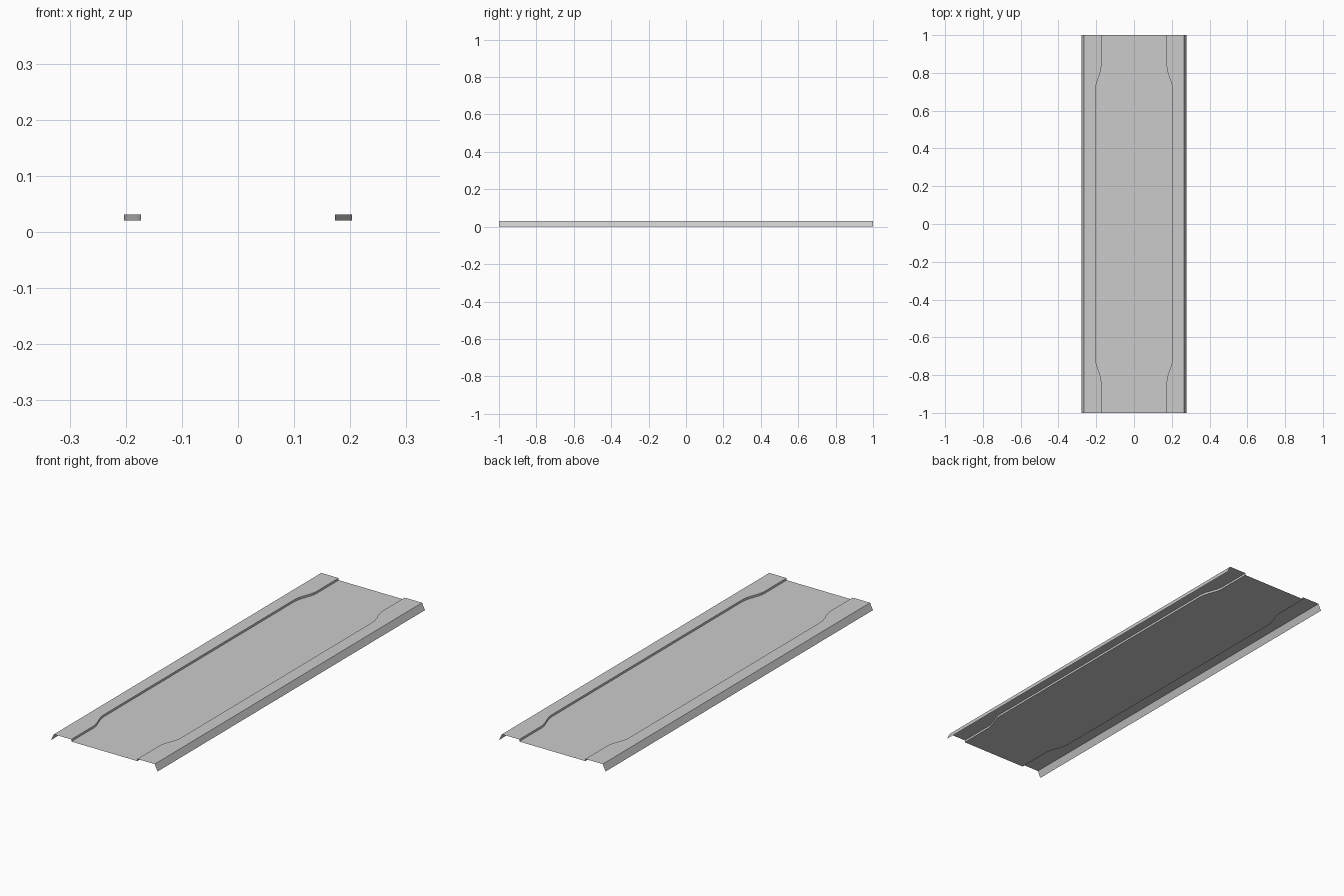
import bpy, bmesh, math

if "Cube" in bpy.data.objects:
    bpy.data.objects.remove(bpy.data.objects["Cube"])

LENGTH_HALF = 1.0
Z_PANEL, Z_RIM = 0.021, 0.031        # recessed panel and raised rim heights
X_END, X_MID = 0.173, 0.203          # half width of the recess at ends / middle
X_RIM, X_SKIRT = 0.264, 0.279        # rim edge and foot of the sloping skirt
Y_A, Y_B = 0.715, 0.835              # range of the S-bend
STEPS = 8


def recess_half_width(y):
    t = min(max((abs(y) - Y_A) / (Y_B - Y_A), 0), 1)
    s = t * t * (3 - 2 * t)
    return X_MID + (X_END - X_MID) * s


def section(y):
    w = recess_half_width(y)
    right = [(w, Z_PANEL), (w, Z_RIM), (X_RIM, Z_RIM), (X_SKIRT, 0)]
    left = [(-x, z) for x, z in reversed(right)]
    return left + right


# stations along the length, dense only through the S-bends
bend = [Y_A + (Y_B - Y_A) * i / STEPS for i in range(STEPS + 1)]
pos = bend + [LENGTH_HALF]
stations = [-y for y in reversed(pos)] + pos

# thin open sheet: recessed panel, stepped rims and sloping skirts
bm = bmesh.new()
rows = [[bm.verts.new((x, y, z)) for x, z in section(y)] for y in stations]
for a, b in zip(rows, rows[1:]):
    for i in range(len(a) - 1):
        bm.faces.new((a[i], a[i + 1], b[i + 1], b[i]))
mesh = bpy.data.meshes.new("stepped_panel")
bm.to_mesh(mesh)
bm.free()
panel = bpy.data.objects.new("stepped_panel", mesh)
bpy.context.collection.objects.link(panel)

# smooth S-bends, crisp folds
bpy.context.view_layer.objects.active = panel
panel.select_set(True)
bpy.ops.object.shade_smooth_by_angle(angle=math.radians(30))
